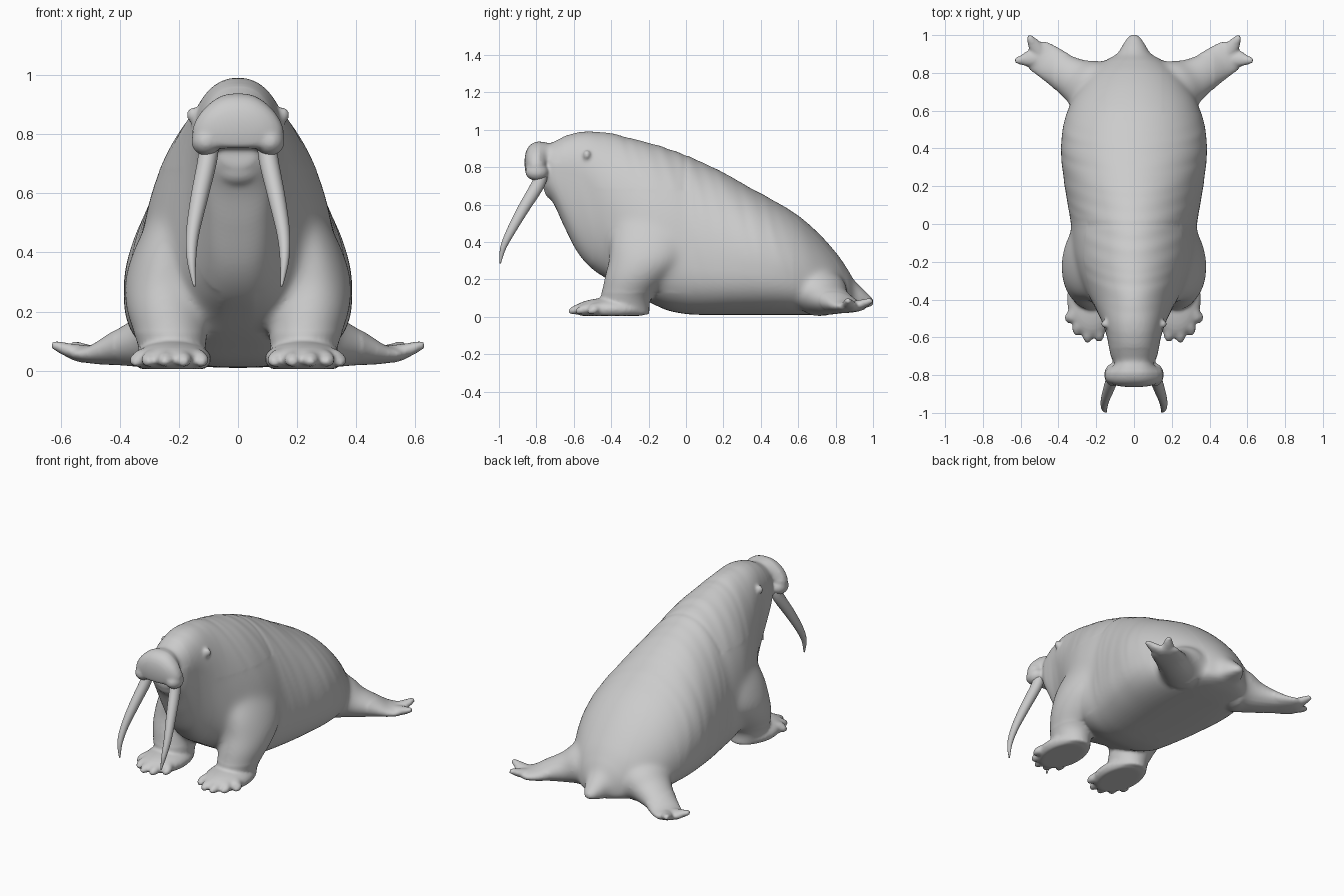
import bpy, bmesh, math
from mathutils import Vector, Matrix, noise

if "Cube" in bpy.data.objects:
    bpy.data.objects.remove(bpy.data.objects["Cube"])


def smooth_rows(rows, n):
    """Catmull-Rom interpolation through rows of numbers, n steps per span."""
    out = []
    for i in range(len(rows) - 1):
        a, b, c, d = rows[max(i - 1, 0)], rows[i], rows[i + 1], rows[min(i + 2, len(rows) - 1)]
        for k in range(n):
            t = k / n
            out.append([0.5 * (2 * q + (r - p) * t + (2 * p - 5 * q + 4 * r - s) * t * t
                               + (3 * q - p - 3 * r + s) * t ** 3)
                        for p, q, r, s in zip(a, b, c, d)])
    return out + [list(rows[-1])]


def loft(bm, rings):
    """Skin a list of rings and close both ends."""
    vs = [[bm.verts.new(p) for p in ring] for ring in rings]
    n = len(vs[0])
    for r0, r1 in zip(vs, vs[1:]):
        for i in range(n):
            j = (i + 1) % n
            bm.faces.new((r0[i], r0[j], r1[j], r1[i]))
    bm.faces.new(vs[0])
    bm.faces.new(vs[-1])


def ellipse(c, u, v, n=32, e=1.0):
    """Ellipse around c with half axes u and v; e below 1 squares it off."""
    pw = lambda q: math.copysign(abs(q) ** e, q)
    return [Vector(c) + Vector(u) * pw(math.cos(k * math.tau / n)) + Vector(v) * pw(math.sin(k * math.tau / n))
            for k in range(n)]


def tube(bm, rows, n=6, up=(0, 0, 1)):
    """Swept limb: rows are x, y, z, half width, half thickness."""
    rows = smooth_rows(rows, n)
    rings = []
    for i, r in enumerate(rows):
        t = Vector(rows[min(i + 1, len(rows) - 1)][:3]) - Vector(rows[max(i - 1, 0)][:3])
        side = t.cross(Vector(up)).normalized()
        top = side.cross(t).normalized()
        rings.append(ellipse(r[:3], side * max(r[3], .002), top * max(r[4], .002)))
    loft(bm, rings)


def ball(bm, c, r):
    bmesh.ops.create_uvsphere(bm, u_segments=32, v_segments=20, radius=1,
                              matrix=Matrix.Translation(c) @ Matrix.Diagonal((*r, 1)))


def finish(bm, name):
    bmesh.ops.recalc_face_normals(bm, faces=bm.faces)
    me = bpy.data.meshes.new(name)
    bm.to_mesh(me)
    bm.free()
    me.polygons.foreach_set("use_smooth", [True] * len(me.polygons))
    ob = bpy.data.objects.new(name, me)
    bpy.context.collection.objects.link(ob)
    return ob


# Torso and head: y, top z, bottom z, z of widest point, half width
BODY = [(-.765, .86, .69, .77, .06), (-.74, .915, .655, .78, .10), (-.70, .94, .59, .78, .122),
        (-.65, .965, .48, .78, .133), (-.58, .985, .345, .77, .148), (-.5, .99, .255, .69, .178),
        (-.4, .98, .19, .54, .23), (-.3, .955, .13, .43, .282), (-.2, .93, .08, .36, .318),
        (-.1, .90, .035, .32, .332), (0, .865, .015, .30, .335), (.1, .82, .01, .29, .35),
        (.2, .77, .01, .28, .367), (.3, .715, .01, .28, .38), (.4, .66, .01, .27, .387),
        (.5, .605, .01, .25, .378), (.6, .54, .01, .22, .352), (.7, .455, .01, .18, .305),
        (.8, .345, .015, .13, .235), (.86, .26, .025, .11, .16), (.90, .195, .035, .10, .092),
        (.95, .145, .045, .09, .058), (.985, .11, .055, .08, .035), (1.003, .09, .065, .078, .012)]
bm = bmesh.new()
rings = []
for y, top, bot, mid, w in smooth_rows(BODY, 9):
    ring = []
    for k in range(96):
        a = k * math.tau / 96
        ca, sa = math.cos(a), math.sin(a)
        e = 1 - .1 * max(0, min(1, (-.4 - y) * 8)) if sa > 0 else .74   # squarer head, flatter belly
        x = w * math.copysign(abs(ca) ** e, ca)
        z = mid + (top - mid if sa > 0 else mid - bot) * math.copysign(abs(sa) ** e, sa)
        # skin folds running around the body, and the crease behind the shoulder
        fold = noise.noise(Vector((y * 22 + z * 5, z * 2.2, abs(x) * 2.5)))
        fade = max(0, min(1, (z - .1) * 5, (.85 - y) * 3))
        f = 1 + .009 * fold * fade - .012 * math.exp(-((y + .005) / .015) ** 2) * fade
        ring.append((x * f, y, mid + (z - mid) * (f if sa > 0 else 1)))
    rings.append(ring)
loft(bm, rings)

# Muzzle block as horizontal slices: z, y centre, half width, half depth; then the chin
MUZZLE = [(.752, -.80, .10, .045), (.765, -.80, .142, .056), (.81, -.80, .155, .063), (.86, -.798, .135, .063),
          (.90, -.79, .10, .058), (.925, -.78, .065, .045), (.937, -.775, .03, .02)]
loft(bm, [ellipse((0, y, z), (a, 0, 0), (0, b, 0), 48, .8) for z, y, a, b in smooth_rows(MUZZLE, 6)])
ball(bm, (0, -.71, .69), (.085, .05, .065))
for s in (1, -1):
    # Whisker pad edge round the tusk, small ear bump
    ball(bm, (s * .108, -.798, .775), (.05, .062, .048))
    ball(bm, (s * .152, -.53, .865), (.022, .021, .027))
    # Front leg, as horizontal ellipses: x, y, z, half width, half length
    LEG = [(.22, -.325, .012, .10, .13), (.225, -.32, .1, .118, .135), (.24, -.268, .2, .138, .172),
           (.248, -.21, .3, .136, .205), (.236, -.19, .4, .12, .215), (.20, -.18, .5, .108, .20),
           (.16, -.17, .6, .095, .15), (.12, -.17, .68, .06, .08)]
    loft(bm, [ellipse((s * x, y, z), (a, 0, 0), (0, b, 0)) for x, y, z, a, b in smooth_rows(LEG, 6)])
    # Front foot and five toes
    ball(bm, (s * .222, -.40, .04), (.132, .20, .062))
    for tx, ty in ((.125, -.57), (.185, -.618), (.245, -.622), (.30, -.585), (.342, -.52)):
        bx = .222 + (tx - .222) * .65
        tube(bm, [(s * bx, -.42, .045, .035, .035), (s * (bx + tx) / 2, (ty - .42) / 2 - .015, .045, .034, .03),
                  (s * tx, ty + .025, .035, .028, .024), (s * tx, ty - .005, .024, .012, .010)])
    # Rear flipper with two long outer toes and short ones between
    tube(bm, [(s * .14, .70, .13, .13, .11), (s * .23, .725, .125, .148, .125), (s * .31, .765, .098, .118, .09),
              (s * .39, .815, .078, .098, .063), (s * .46, .862, .058, .093, .038),
              (s * .515, .895, .055, .085, .027), (s * .54, .91, .055, .055, .016)])
    for p in ((.63, .865, .09), (.558, .995, .09), (.59, .893, .068), (.55, .94, .068)):
        m = Vector((.48, .875, .052)).lerp(Vector(p), .55)
        tube(bm, [(s * .47, .87, .052, .035, .028), (s * m.x, m.y, m.z - .006, .036, .025),
                  (s * p[0], p[1], p[2], .014, .014)])
for v in bm.verts:
    v.co.z = max(v.co.z, .005)
rough = finish(bm, "rough_body")

# Fuse all the flesh into one skin
rm = rough.modifiers.new("fuse", 'REMESH')
rm.mode = 'VOXEL'
rm.voxel_size = .0095
bpy.context.view_layer.update()
fused = rough.evaluated_get(bpy.context.evaluated_depsgraph_get())
bm = bmesh.new()
bm.from_mesh(fused.to_mesh())
fused.to_mesh_clear()
bpy.data.objects.remove(rough)


def soften(test, times):
    vs = [v for v in bm.verts if test(abs(v.co.x), v.co.y, v.co.z)]
    for _ in range(times):
        bmesh.ops.smooth_vert(bm, verts=vs, factor=.5, use_axis_x=True, use_axis_y=True, use_axis_z=True)


# Soften everything a little, and blend shoulders, flipper roots and forehead into the body
soften(lambda x, y, z: True, 3)
soften(lambda x, y, z: -.5 < y < .03 and .13 < z < .68 and x > .06, 45)
soften(lambda x, y, z: .58 < y < .9 and z > .03 and .15 < x < .42, 25)
soften(lambda x, y, z: -.78 < y < -.66 and z > .83, 20)
finish(bm, "body")

# Tusks
for s, name in ((1, "tusk_left"), (-1, "tusk_right")):
    bm = bmesh.new()
    tube(bm, [(s * .098, -.772, .775, .033, .034), (s * .104, -.79, .71, .033, .036),
              (s * .132, -.868, .58, .029, .031), (s * .154, -.935, .46, .022, .024),
              (s * .157, -.977, .37, .015, .016), (s * .147, -.994, .285, .004, .004)], up=(0, -1, 0))
    finish(bm, name)
